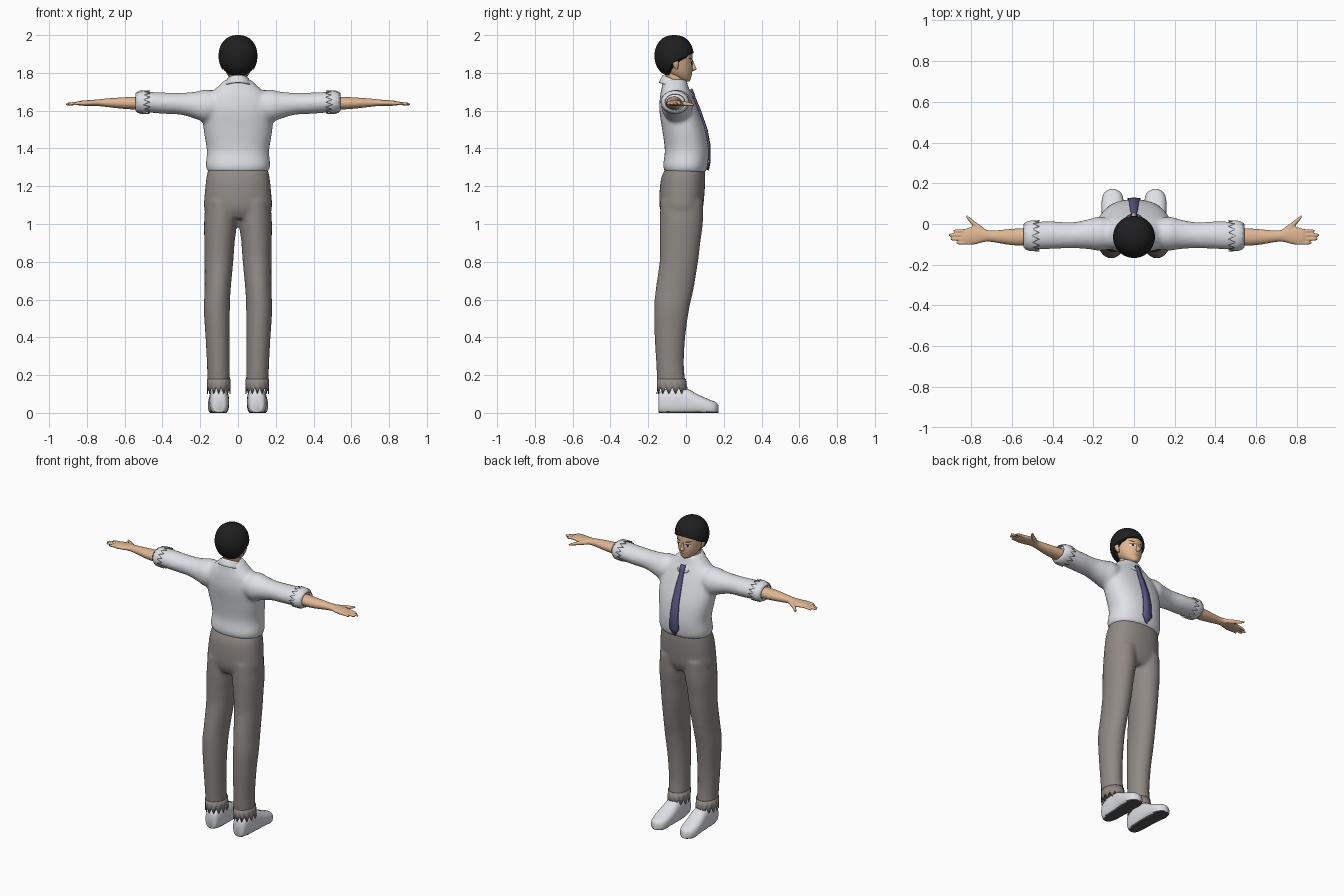
import bpy, bmesh, math
from mathutils import Vector
from mathutils.bvhtree import BVHTree

cube = bpy.data.objects.get("Cube")
if cube:
    bpy.data.objects.remove(cube)


def material(name, r, g, b):
    m = bpy.data.materials.new(name)
    m.use_nodes = True
    m.diffuse_color = (r, g, b, 1)
    m.node_tree.nodes["Principled BSDF"].inputs["Base Color"].default_value = (r, g, b, 1)
    return m


WHITE = material("white cloth", .74, .75, .79)
TROUSER = material("warm grey cloth", .28, .25, .23)
SKIN = material("skin", .74, .47, .29)
HAIR = material("black hair", .014, .014, .014)
TIE = material("violet tie", .11, .095, .24)
SOLE = material("dark sole", .09, .09, .09)
EYE = material("eye white", .8, .85, .85)
LIP = material("lips", .42, .2, .13)


def grid(bm, f, nu, nv, closed=True, caps=True):
    """Surface from f(u, v), u around and v along, both 0..1."""
    rows = [[bm.verts.new(f(i / nu, j / nv)) for i in range(nu if closed else nu + 1)]
            for j in range(nv + 1)]
    for a, b in zip(rows, rows[1:]):
        for i in range(nu):
            k = (i + 1) % len(a)
            bm.faces.new((a[i], a[k], b[k], b[i]))
    if closed and caps:
        bm.faces.new(rows[0][::-1])
        bm.faces.new(rows[-1])


def loft(bm, rings, axis="z", side=1, n=28, power=2.0, floor=None, steps=4):
    """Smooth tube through rings (position, centre a, centre b, radius a, radius b)."""
    last = len(rings) - 1

    def point(u, v):
        i = min(int(v * last), last - 1)
        s = v * last - i
        p = [rings[max(0, min(last, i + d))] for d in (-1, 0, 1, 2)]
        t, a, b, ra, rb = [
            q1 + .5 * s * (q2 - q0 + s * (2 * q0 - 5 * q1 + 4 * q2 - q3
                                         + s * (3 * (q1 - q2) + q3 - q0)))
            for q0, q1, q2, q3 in zip(*p)]
        c, d = math.cos(u * math.tau), math.sin(u * math.tau)
        a += ra * math.copysign(abs(c) ** (2 / power), c)
        b += rb * math.copysign(abs(d) ** (2 / power), d)
        x, y, z = {"x": (t, a, b), "y": (a, t, b), "z": (a, b, t)}[axis]
        return Vector((side * x, y, z if floor is None else max(z, floor)))

    grid(bm, point, n, last * steps)


def finish(name, bm, *mats, voxel=0, thick=0, smooth=3, rule=None):
    bmesh.ops.remove_doubles(bm, verts=bm.verts, dist=1e-5)
    bmesh.ops.recalc_face_normals(bm, faces=bm.faces)
    me = bpy.data.meshes.new(name)
    bm.to_mesh(me)
    bm.free()
    ob = bpy.data.objects.new(name, me)
    bpy.context.collection.objects.link(ob)
    for m in mats:
        me.materials.append(m)
    if rule:
        for p in me.polygons:
            p.material_index = rule(p)
    bpy.ops.object.select_all(action="DESELECT")
    ob.select_set(True)
    bpy.context.view_layer.objects.active = ob
    bpy.ops.object.shade_smooth_by_angle(angle=math.radians(45))
    if voxel:
        r = ob.modifiers.new("blend", "REMESH")
        r.mode, r.voxel_size, r.use_smooth_shade = "VOXEL", voxel, True
        s = ob.modifiers.new("soften", "SMOOTH")
        s.factor, s.iterations = .5, smooth
    if thick:
        s = ob.modifiers.new("thickness", "SOLIDIFY")
        s.thickness, s.offset = thick, 0
    return ob


SIDES = (1, -1)

# Shirt: torso and sleeves blended together
bm = bmesh.new()
loft(bm, [(1.275, 0, -.003, .158, .108), (1.31, 0, -.003, .17, .118), (1.39, 0, .004, .165, .116),
          (1.5, 0, -.012, .182, .114), (1.6, 0, -.037, .187, .104), (1.67, 0, -.05, .165, .088),
          (1.72, 0, -.057, .115, .072), (1.765, 0, -.06, .066, .062)], power=2.3, n=40)
chest = BVHTree.FromBMesh(bm)
for s in SIDES:
    loft(bm, [(.08, -.05, 1.63, .07, .07), (.17, -.048, 1.625, .083, .086), (.22, -.05, 1.628, .074, .073),
              (.3, -.055, 1.636, .064, .058), (.4, -.055, 1.64, .067, .056),
              (.48, -.057, 1.645, .067, .054), (.53, -.057, 1.645, .05, .045)], "x", s)
finish("shirt", bm, WHITE, voxel=.011, smooth=4)

# Rolled cuffs with a ragged inner edge
bm = bmesh.new()
for s in SIDES:
    def cuff(u, v):
        tooth = (1 - v) * .035 * (round(u * 28) % 2)
        r = 1 - .27 * v ** 3
        a = u * math.tau
        return Vector((s * (.465 + tooth + .077 * v - .0 * tooth), -.058 + .074 * r * math.cos(a),
                       1.645 + .06 * r * math.sin(a)))
    grid(bm, cuff, 28, 4, caps=False)
finish("sleeve_cuffs", bm, WHITE, thick=.005)

# Collar: tilted, open at the front with long points
bm = bmesh.new()


def collar(u, v):
    a = math.radians(12 + 336 * u)
    c, d = math.cos(a), math.sin(a)
    point = max(0, c - .6) * .07
    return Vector(((.056 + .022 * v) * d, -.06 + (.06 + .022 * v) * c + point * v,
                   1.762 - .026 * c - v * (.04 + point)))


grid(bm, collar, 32, 3, closed=False)
finish("collar", bm, WHITE, thick=.006)

# Tie and its knot, following the chest
bm = bmesh.new()
rows = []
for z, w in ((1.715, .013), (1.69, .018), (1.672, .012), (1.6, .019), (1.5, .024),
             (1.42, .028), (1.33, .032), (1.285, .003)):
    hit = chest.ray_cast(Vector((0, 1, z)), Vector((0, -1, 0)))[0]
    y = hit.y + (.012 if z > 1.68 else .008)
    rows.append([bm.verts.new((k * w, y - .003 * abs(k), z)) for k in (-1, 0, 1)])
for a, b in zip(rows, rows[1:]):
    for i in (0, 1):
        bm.faces.new((a[i], a[i + 1], b[i + 1], b[i]))
finish("tie", bm, TIE, thick=.009)

# Trousers: hips and two legs blended together
LEG = [(1.12, .088, -.022, .084, .114), (1.0, .093, -.025, .087, .114), (.9, .098, -.031, .08, .107),
       (.8, .101, -.038, .076, .102), (.65, .108, -.061, .069, .1), (.55, .112, -.076, .069, .093),
       (.4, .108, -.085, .064, .081), (.25, .104, -.084, .06, .073), (.135, .102, -.075, .06, .076)]
bm = bmesh.new()
loft(bm, [(1.295, 0, -.005, .156, .104), (1.24, 0, -.015, .168, .117), (1.15, 0, -.022, .177, .119),
          (1.08, 0, -.025, .179, .113), (1.03, 0, -.025, .15, .09)], power=2.3, n=40)
for s in SIDES:
    loft(bm, LEG, side=s)
finish("trousers", bm, TROUSER, voxel=.011)

# Ragged trouser hems
bm = bmesh.new()
for s in SIDES:
    def hem(u, v):
        a = u * math.tau
        z = .18 - v * (.045 + .035 * (round(u * 28) % 2))
        return Vector((s * (.102 + .061 * math.cos(a)),
                       -.077 + .004 * v + (.075 + .005 * v) * math.sin(a), z))
    grid(bm, hem, 28, 2, caps=False)
finish("trouser_hems", bm, TROUSER, thick=.004)

# Shoes with dark soles
bm = bmesh.new()
for s in SIDES:
    loft(bm, [(-.146, .1, .05, .026, .045), (-.132, .1, .055, .042, .06), (-.07, .1, .06, .05, .075),
              (0, .1, .058, .053, .072), (.06, .103, .045, .056, .054), (.12, .105, .03, .053, .042),
              (.155, .105, .024, .04, .034), (.172, .105, .02, .012, .021)],
         "y", s, power=2.6, floor=0)
finish("shoes", bm, WHITE, SOLE, rule=lambda p: int(p.center.z < .006))

# Forearms, palms, fingers and thumbs
bm = bmesh.new()
for s in SIDES:
    loft(bm, [(.49, -.062, 1.64, .045, .036), (.6, -.064, 1.64, .04, .031), (.7, -.06, 1.642, .028, .022),
              (.74, -.056, 1.642, .033, .018), (.78, -.056, 1.64, .044, .016),
              (.82, -.061, 1.64, .041, .014), (.845, -.064, 1.638, .034, .01)], "x", s)
    for y, tip in ((-.034, .89), (-.054, .913), (-.074, .903), (-.093, .875)):
        loft(bm, [(.8, y, 1.64, .01, .011), (.85, y, 1.639, .0088, .009),
                  (tip - .012, y, 1.635, .0075, .0075), (tip, y, 1.633, .003, .003)], "x", s, n=12)
    loft(bm, [(.735, -.04, 1.64, .02, .013), (.77, -.014, 1.638, .018, .013),
              (.8, .013, 1.634, .014, .01), (.824, .038, 1.631, .008, .006)], "x", s, n=14)
finish("forearms_and_hands", bm, SKIN, voxel=.0045, smooth=2)

# Head, with neck, nose and ears
bm = bmesh.new()
loft(bm, [(1.755, 0, .004, .012, .014), (1.765, 0, -.01, .034, .034), (1.79, 0, -.03, .056, .06),
          (1.82, 0, -.045, .07, .08), (1.86, 0, -.055, .081, .09), (1.9, 0, -.06, .088, .094),
          (1.94, 0, -.06, .084, .09), (1.975, 0, -.06, .058, .06)], n=40)
face = BVHTree.FromBMesh(bm)
loft(bm, [(1.69, 0, -.055, .05, .052), (1.75, 0, -.056, .046, .049), (1.82, 0, -.06, .05, .055)])
loft(bm, [(1.868, 0, .03, .005, .006), (1.838, 0, .036, .008, .012),
          (1.821, 0, .039, .013, .017), (1.811, 0, .034, .006, .008)], n=16)
for s in SIDES:
    loft(bm, [(1.818, .078, -.05, .005, .006), (1.832, .083, -.053, .008, .012),
              (1.856, .089, -.057, .009, .018), (1.872, .087, -.057, .004, .008)], side=s, n=14)
finish("head", bm, SKIN)

# Hair cap, low at the nape and high on the forehead
bm = bmesh.new()


def hair(u, v):
    a = u * math.tau
    c = math.cos(a)
    edge = 1.86 + (.045 * c if c > 0 else .075 * max(-1, 1.8 * c))
    t = v * math.acos((edge - 1.89) / .11)
    r = max(0, math.sin(t)) ** .85
    return Vector((.103 * r * math.sin(a), -.063 + .104 * r * c, 1.89 + .11 * math.cos(t)))


grid(bm, hair, 48, 20, caps=False)
bmesh.ops.holes_fill(bm, edges=[e for e in bm.edges if e.is_boundary])
finish("hair", bm, HAIR)


# Painted face details as thin plates on the head
def plates(name, mat, lift, x, z, w, h, tilt=0.0, sides=SIDES):
    bm = bmesh.new()
    for s in sides:
        def surf(u, v):
            a = u * math.tau
            dx = v * w * math.cos(a)
            dz = v * h * math.sin(a) + tilt * dx
            start = Vector((s * (x + dx), 1, z + dz))
            hit = face.ray_cast(start, Vector((0, -1, 0)))[0]
            return hit + Vector((0, lift, 0))
        grid(bm, surf, 16, 3, caps=False)
    finish(name, bm, mat)


plates("eyes", EYE, .002, .034, 1.848, .016, .0085)
plates("irises", HAIR, .003, .033, 1.848, .0065, .0082)
plates("eyelashes", HAIR, .0035, .035, 1.857, .018, .0024, -.1)
plates("eyebrows", HAIR, .002, .036, 1.874, .02, .003, .12)
plates("mouth", LIP, .002, 0, 1.791, .018, .003, sides=(1,))
